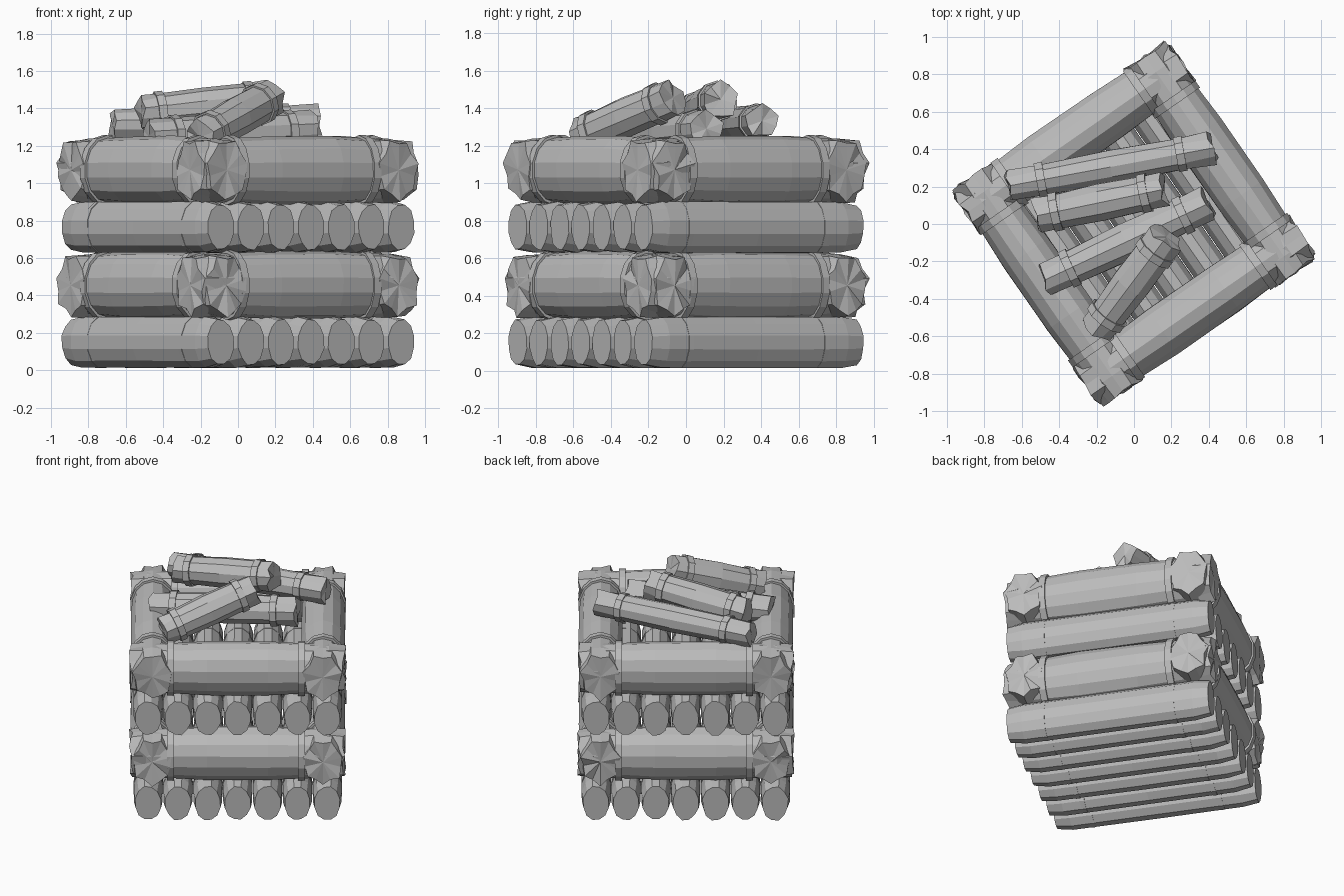
import bpy, bmesh, math, random
from mathutils import Matrix, Vector

random.seed(4)
cube = bpy.data.objects.get("Cube")
if cube:
    bpy.data.objects.remove(cube)

mat = bpy.data.materials.new("plain grey wood")
mat.use_nodes = True
GREY = (0.5, 0.5, 0.5, 1)
mat.diffuse_color = GREY
mat.node_tree.nodes["Principled BSDF"].inputs["Base Color"].default_value = GREY

TURN = Matrix.Rotation(math.radians(34.8), 4, 'Z')


def finish(bm, name, matrix):
    bmesh.ops.recalc_face_normals(bm, faces=bm.faces)
    mesh = bpy.data.meshes.new(name)
    bm.to_mesh(mesh)
    bm.free()
    mesh.materials.append(mat)
    obj = bpy.data.objects.new(name, mesh)
    obj.matrix_world = matrix
    bpy.context.collection.objects.link(obj)


def ring(bm, x, ry, rz, sides, star=0, wobble=0, jag=0):
    """One cross-section; star pulls in every second corner."""
    verts = []
    for i in range(sides):
        a = 2 * math.pi * (i + 0.5) / sides
        r = (1 - star * (i % 2)) * (1 - wobble * random.random())
        shift = -jag * random.random() * (1 if x > 0 else -1)
        verts.append(bm.verts.new((x + shift, ry * r * math.cos(a), rz * r * math.sin(a))))
    return verts


def bridge(bm, a, b):
    n = len(a)
    for i in range(n):
        bm.faces.new((a[i], a[(i + 1) % n], b[(i + 1) % n], b[i]))


def log(name, matrix, sections, ry, rz, sides, jag=0.0):
    """Log along X; sections are (position, scale, star, wobble)."""
    bm = bmesh.new()
    last = len(sections) - 1
    rings = [ring(bm, x, ry * s, rz * s, sides, star, wob, jag if k in (0, last) else 0)
             for k, (x, s, star, wob) in enumerate(sections)]
    for a, b in zip(rings, rings[1:]):
        bridge(bm, a, b)
    # end caps fan to a centre point
    for r in (rings[0], rings[-1]):
        c = bm.verts.new(sum((v.co for v in r), Vector()) / sides)
        for i in range(sides):
            bm.faces.new((r[i], r[(i + 1) % sides], c))
    finish(bm, name, matrix)


def band(name, matrix, x, ry, rz, width=0.045, sides=12):
    """Flat strap around a log."""
    bm = bmesh.new()
    h = width / 2
    loops = [ring(bm, x + dx, ry * s, rz * s, sides)
             for dx, s in ((-h, 0.9), (-h, 1), (h, 1), (h, 0.9))]
    for i in range(4):
        bridge(bm, loops[i], loops[(i + 1) % 4])
    finish(bm, name, matrix)


# Flat layers: seven parallel logs
COUNT, HALF = 7, 0.685
for layer, z in (("lower", 0.15), ("upper", 0.765)):
    for i in range(COUNT):
        u = (i - (COUNT - 1) / 2) * 0.196
        m = TURN @ Matrix.Translation((u, 0, z)) @ Matrix.Rotation(math.pi / 2, 4, 'Z')
        log(f"{layer}_row_log_{i + 1}", m,
            [(-HALF, 0.9, 0, 0.08), (-0.58, 1, 0, 0.03), (0, 1, 0, 0.02),
             (0.58, 1, 0, 0.03), (HALF, 0.9, 0, 0.08)], 0.1, 0.142, 12)
        for x in (-0.44, 0.44):
            band(f"{layer}_row_strap_{i + 1}", m, x, 0.101, 0.142, 0.03)

# Square frame layers: four strapped logs with gathered, flared ends
END = 0.715
for layer, z in (("lower", 0.455), ("upper", 1.07)):
    for k in range(4):
        m = (TURN @ Matrix.Rotation(k * math.pi / 2, 4, 'Z')
             @ Matrix.Translation((0, -0.56, z)))
        log(f"{layer}_frame_log_{k + 1}", m,
            [(-END, 0.97, 0.14, 0.1), (-0.6, 1.0, 0.06, 0.04), (-0.44, 0.95, 0, 0.01),
             (-0.2, 1.03, 0, 0.04), (0.2, 1.03, 0, 0.04), (0.44, 0.95, 0, 0.01),
             (0.6, 1.0, 0.06, 0.04), (END, 0.97, 0.14, 0.1)], 0.145, 0.18, 14, 0.03)
        for x in (-0.44, 0.42):
            band(f"{layer}_frame_strap_{k + 1}", m, x, 0.15, 0.187, sides=14)

# Loose logs heaped on top: name, start, end, radius
loose = [
    ("back_loose_log", (-0.69, 0.2, 1.31), (0.44, 0.41, 1.33), 0.095),
    ("high_loose_log", (-0.54, 0.04, 1.37), (0.18, 0.19, 1.45), 0.105),
    ("low_loose_log", (-0.5, -0.31, 1.25), (0.42, 0.12, 1.29), 0.105),
    ("front_loose_log", (-0.21, -0.58, 1.24), (0.18, -0.06, 1.46), 0.11),
]
for name, start, end, r in loose:
    a, b = Vector(start), Vector(end)
    h = (b - a).length / 2
    m = Matrix.Translation((a + b) / 2) @ (b - a).to_track_quat('X', 'Z').to_matrix().to_4x4()
    log(name, m,
        [(-h, 1, 0.14, 0.15), (-h * 0.66, 0.93, 0, 0.05), (0, 1.02, 0, 0.07),
         (h * 0.66, 0.95, 0, 0.05), (h, 1.05, 0.14, 0.15)], r, r, 10, 0.04)
    for x in (-h * 0.66, h * 0.66):
        band(name.replace("log", "strap"), m, x, r * 1.04, r * 1.04, sides=10)
